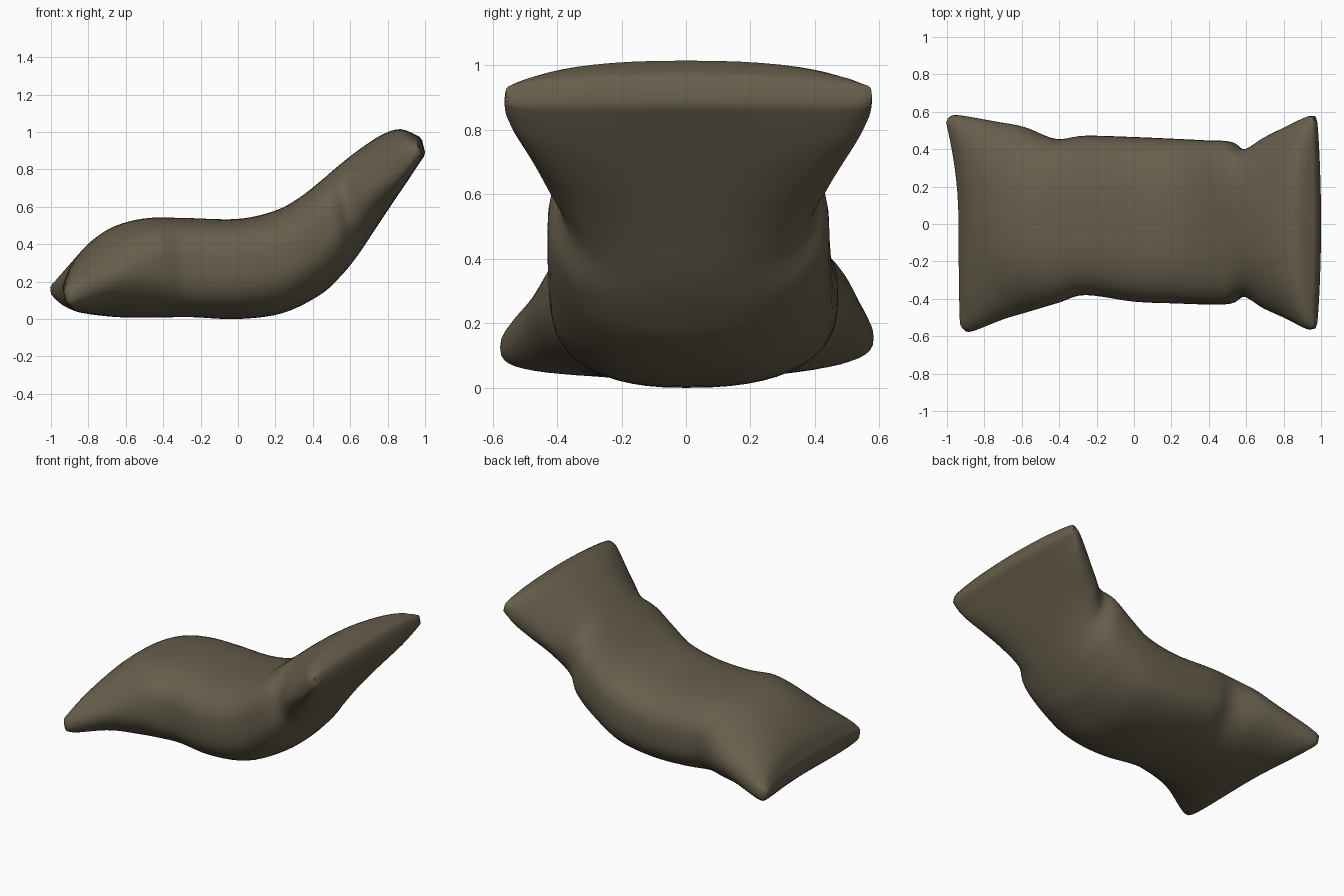
import bpy, bmesh, math
from mathutils import Vector

if "Cube" in bpy.data.objects:
    bpy.data.objects.remove(bpy.data.objects["Cube"])

# Stations along the cushion:
# top x,z | bottom x,z | side seam x,z | front and back half-width
S = [
    (-.93, .20, -.91, .075, -.915, .12, .56, .57),
    (-.88, .31, -.86, .04, -.87, .13, .575, .582),
    (-.78, .42, -.75, .02, -.70, .20, .51, .55),
    (-.65, .50, -.60, .008, -.55, .255, .465, .518),
    (-.48, .54, -.42, .008, -.40, .295, .42, .455),
    (-.28, .54, -.25, .01, -.26, .285, .38, .472),
    (0, .535, 0, 0, 0, .28, .415, .465),
    (.20, .58, .24, .032, .23, .32, .425, .455),
    (.33, .65, .44, .13, .39, .42, .43, .447),
    (.45, .745, .55, .23, .515, .52, .426, .44),
    (.55, .83, .64, .34, .59, .59, .39, .40),
    (.66, .915, .73, .475, .69, .68, .45, .46),
    (.77, .985, .82, .61, .81, .78, .505, .52),
    (.87, 1.015, .91, .745, .92, .87, .56, .572),
    (.97, .975, .995, .87, .965, .905, .56, .577),
]
STEPS, N = 5, 56
last = len(S) - 1


def blend(a, b, c, d, t):
    """Catmull-Rom interpolation of one value."""
    return .5 * (2 * b + (c - a) * t + (2 * a - 5 * b + 4 * c - d) * t * t
                 + (3 * b - a - 3 * c + d) * t ** 3)


def sharpness(u):
    """Blunt at both end strips, sharp seam by the pinches, round in the body."""
    e = min(u, last - u)
    if e < 1:
        return .35 + .5 * e
    return .72 + max(.35 * math.exp(-((u - 2.5) / 1.3) ** 2),
                     .4 * math.exp(-((u - 11) / 1.1) ** 2))


def section(s, u, shrink=1.0):
    """Closed cross-section ring of pillow fabric at station u."""
    top, bot, front = Vector(s[0:2]), Vector(s[2:4]), Vector(s[4:6])
    slant = min(max((-.25 - s[4]) / .65, 0), 1)  # back corner reaches further left
    back = front + slant * Vector((-.075, .03))
    mid, half = (top + bot) / 2, (top - bot) / 2
    ring = []
    for k in range(N):
        a = 2 * math.pi * k / N
        c, sn = math.cos(a), math.sin(a)
        v = math.copysign(abs(c) ** .8, c)
        h = math.copysign(abs(sn) ** sharpness(u), sn) if abs(sn) > 1e-6 else 0
        corner, w = (back, s[7]) if v > 0 else (front, s[6])
        p = mid + (corner - mid) * v * v + half * h * shrink
        ring.append(Vector((p.x, v * w * (1 - (1 - shrink) * .1), p.y)))
    return ring


# Interpolate all stations
rings = []
for i in range(last):
    quad = [S[max(i - 1, 0)], S[i], S[i + 1], S[min(i + 2, last)]]
    for j in range(STEPS):
        t = j / STEPS
        rings.append(section([blend(*vals, t) for vals in zip(*quad)], i + t))
rings.append(section(S[last], last))

# Rounded closing strips at both ends
for end, dx in ((0, -.012), (last, .01)):
    cap = [p + Vector((dx, 0, 0)) for p in section(S[end], end, .6)]
    rings.insert(0 if end == 0 else len(rings), cap)

# Skin the rings
bm = bmesh.new()
vs = [[bm.verts.new(p) for p in r] for r in rings]
for a, b in zip(vs, vs[1:]):
    for k in range(N):
        m = (k + 1) % N
        bm.faces.new((a[k], a[m], b[m], b[k]))
for r in (vs[0], vs[-1]):
    for k in range(N // 2):  # bridge upper and lower halves of the end strip
        q = list(dict.fromkeys([r[k], r[k + 1], r[(-k - 1) % N], r[-k % N]]))
        if len(q) > 2:
            bm.faces.new(q)
bmesh.ops.recalc_face_normals(bm, faces=bm.faces)
mesh = bpy.data.meshes.new("cushion")
bm.to_mesh(mesh)
bm.free()
cushion = bpy.data.objects.new("cushion", mesh)
bpy.context.collection.objects.link(cushion)

# Olive brown fabric
mat = bpy.data.materials.new("olive brown fabric")
mat.diffuse_color = (.135, .113, .072, 1)
mat.use_nodes = True
mat.node_tree.nodes["Principled BSDF"].inputs["Base Color"].default_value = mat.diffuse_color
mesh.materials.append(mat)
bpy.context.view_layer.objects.active = cushion
cushion.select_set(True)
bpy.ops.object.shade_smooth_by_angle(angle=math.radians(60))
